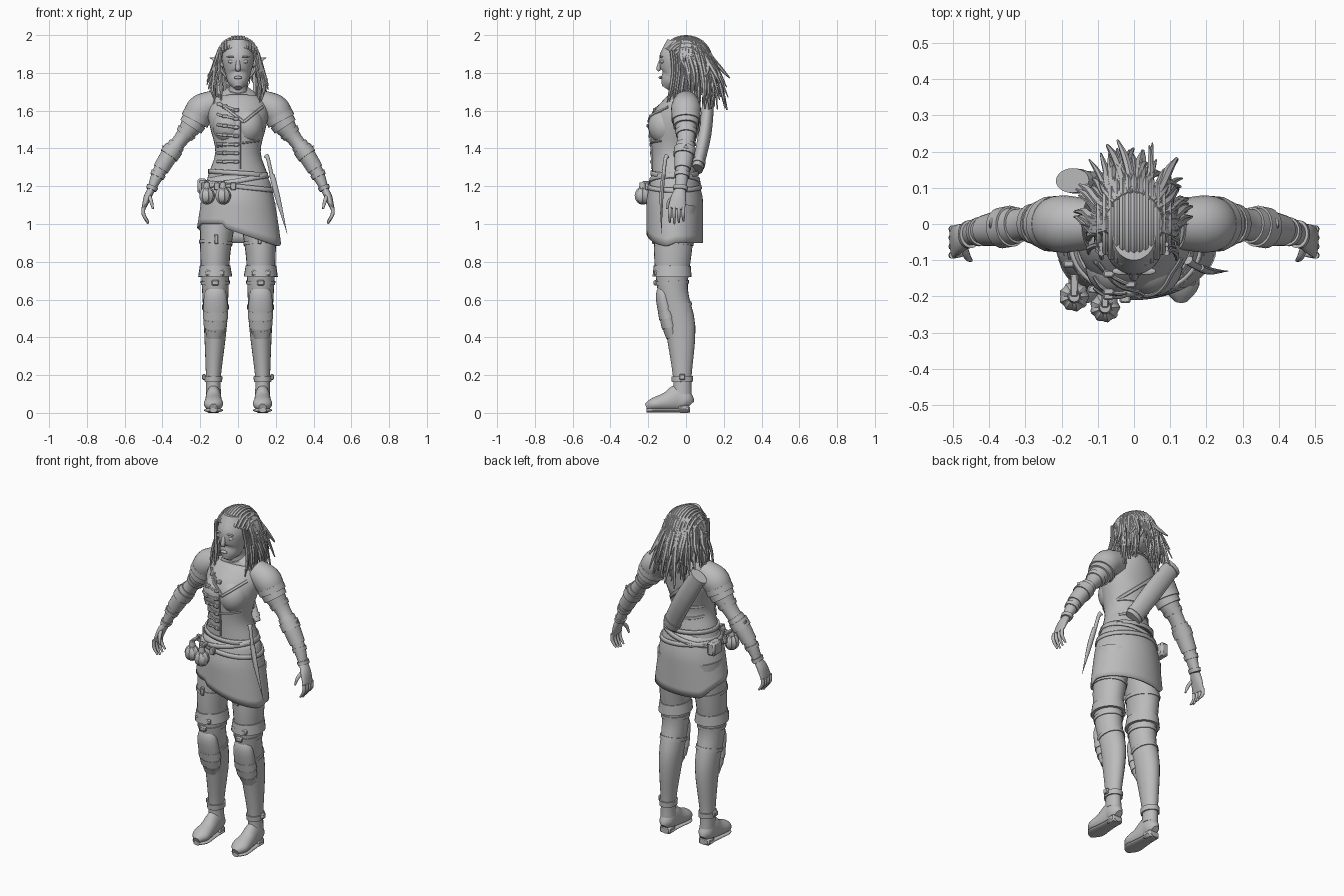
import bpy, bmesh, math, random
from math import sin, cos, pi, radians
from mathutils import Vector, Matrix
from mathutils.bvhtree import BVHTree

cube = bpy.data.objects.get("Cube")
if cube:
    bpy.data.objects.remove(cube, do_unlink=True)
random.seed(4)

clay = bpy.data.materials.new("plain_grey")
clay.use_nodes = True
clay.diffuse_color = (.5, .5, .5, 1)
for node in clay.node_tree.nodes:
    if node.type == 'BSDF_PRINCIPLED':
        node.inputs["Base Color"].default_value = clay.diffuse_color


def finish(name, bm, mirror=False, thickness=0):
    bmesh.ops.recalc_face_normals(bm, faces=bm.faces)
    mesh = bpy.data.meshes.new(name)
    bm.to_mesh(mesh)
    bm.free()
    for face in mesh.polygons:
        face.use_smooth = True
    mesh.set_sharp_from_angle(angle=radians(40))
    mesh.materials.append(clay)
    obj = bpy.data.objects.new(name, mesh)
    bpy.context.scene.collection.objects.link(obj)
    if thickness:
        obj.modifiers.new("thickness", 'SOLIDIFY').thickness = thickness
    if mirror:
        obj.modifiers.new("mirror", 'MIRROR')
    return obj


def smooth_path(points, steps):
    """Catmull-Rom through points of (x, y, z, width radius, depth radius)."""
    points = [Vector(p) for p in points]
    padded = [points[0], *points, points[-1]]
    out = []
    for a, b, c, d in zip(padded, padded[1:], padded[2:], padded[3:]):
        for step in range(steps):
            t = step / steps
            bend = a * 2 - b * 5 + c * 4 - d
            twist = b * 3 - a - c * 3 + d
            out.append(b + ((c - a) * t + bend * t * t + twist * t * t * t) / 2)
    return out + [points[-1]]


def sweep(bm, points, sides=24, steps=4, ref='Y'):
    ref = Vector([float(ref == axis) for axis in 'XYZ'])
    path = smooth_path(points, steps)
    last = len(path) - 1
    rings = []
    for i, p in enumerate(path):
        ahead, behind = path[min(i + 1, last)], path[max(i - 1, 0)]
        tangent = Vector((ahead - behind)[:3]).normalized()
        across = ref.cross(tangent).normalized()
        outward = tangent.cross(across)
        wide, deep = across * max(p[3], .001), outward * max(p[4], .001)
        angles = [k * 2 * pi / sides for k in range(sides)]
        rings.append([bm.verts.new(Vector(p[:3]) + wide * cos(a) + deep * sin(a)) for a in angles])
    for low, high in zip(rings, rings[1:]):
        for k in range(sides):
            bm.faces.new((low[k - 1], low[k], high[k], high[k - 1]))
    bm.faces.new(rings[0])
    bm.faces.new(rings[-1])


def part(name, *paths, sides=24, steps=4, ref='Y', mirror=False):
    bm = bmesh.new()
    for points in paths:
        sweep(bm, points, sides, steps, ref)
    return finish(name, bm, mirror)


def at(path, z, grow=0.0):
    """Centre and radii of a limb at one height, made thicker by grow."""
    p = min(smooth_path(path, 60), key=lambda q: abs(q[2] - z))
    return (*p[:3], p[3] + grow, p[4] + grow)


def ring(path, z, height, grow, flare=0.0):
    return [at(path, z + height / 2, grow), at(path, z - height / 2, grow + flare)]


def front_of(path, z, side=0.0):
    x, y, level, wide, deep = at(path, z)
    return (x + side, y - deep * math.sqrt(1 - (side / wide) ** 2), level)


def blob(name, location, size, mirror=False, ribs=0):
    bm = bmesh.new()
    bmesh.ops.create_uvsphere(bm, u_segments=32, v_segments=16, radius=1)
    for v in bm.verts:
        swell = 1 + .06 * cos(ribs * math.atan2(v.co.y, v.co.x)) if ribs else 1
        v.co = Vector(location) + Vector([s * c * swell for s, c in zip(size, v.co)])
    return finish(name, bm, mirror)


def boxes(name, places, size, mirror=False):
    bm = bmesh.new()
    for place in places:
        bmesh.ops.create_cube(bm, size=1, matrix=Matrix.LocRotScale(Vector(place), None, Vector(size)))
    bmesh.ops.bevel(bm, geom=bm.edges[:], offset=min(size) / 5, segments=1, affect='EDGES')
    return finish(name, bm, mirror)


# Torso, neck and bust
body = [(0, -.05, 1.1, .18, .13), (0, -.06, 1.25, .16, .12), (0, -.07, 1.38, .12, .11), (0, -.06, 1.52, .15, .13),
        (0, -.03, 1.6, .16, .11), (0, 0, 1.67, .12, .08), (0, -.01, 1.71, .05, .06), (0, -.03, 1.8, .05, .05)]
torso = part("torso", body, sides=36)
bust = blob("bust", (.05, -.11, 1.52), (.085, .09, .1), mirror=True)
part("collar", ring(body, 1.7, .03, .01), steps=1)

# Legs with shin guards, cuffs and straps
leg = [(.1, -.05, 1.1, .1, .11), (.12, -.07, .85, .08, .1), (.12, -.07, .65, .07, .08),
       (.12, -.03, .45, .06, .08), (.13, -.02, .2, .04, .05), (.13, -.02, .1, .04, .05)]
guard = [(.12, -.11, .68, .03, .02), (.12, -.12, .62, .06, .04), (.12, -.09, .47, .06, .04), (.13, -.06, .36, .02, .02)]
part("legs", leg, mirror=True)
part("shin_guards", guard, mirror=True)
part("shin_guard_plates", *[ring(guard, z, .04, .001, .003) for z in (.52, .47, .42)], steps=1, mirror=True)
part("knee_cuffs", ring(leg, .75, .06, .005, .012), steps=1, mirror=True)
part("leg_straps", *[ring(leg, z, .02, .005) for z in (.9, .69, .56)], steps=1, mirror=True)
part("ankle_straps", ring(leg, .18, .03, .008), steps=1, mirror=True)
boxes("knee_buckles", [front_of(leg, .74, side) for side in (-.03, .03)] + [front_of(leg, .69)], (.04, .03, .03), True)
boxes("thigh_buckles", [front_of(leg, .92)], (.02, .02, .05), True)
boxes("ankle_buckles", [(.18, -.02, .19)], (.02, .03, .03), True)

# Boots: each step is distance forward, half width and half height
steps_forward = [(.02, .02, .03), (0, .04, .05), (-.04, .04, .07), (-.1, .045, .05), (-.17, .05, .035), (-.21, .02, .02)]
part("boots", [(.13, y, high + .01, wide, high) for y, wide, high in steps_forward], ref='Z', mirror=True)
part("boot_soles", [(.13, y, .014, wide, .012) for y, wide, high in steps_forward], ref='Z', mirror=True)
boxes("boot_heels", [(.13, -.01, .02)], (.07, .06, .04), True)

# Arms, shoulder plates and bracers
arm = [(.12, 0, 1.64, .06, .06), (.19, 0, 1.61, .07, .07), (.24, 0, 1.53, .06, .06), (.3, 0, 1.45, .04, .045),
       (.36, -.01, 1.37, .04, .045), (.42, -.02, 1.27, .035, .035), (.46, -.03, 1.18, .02, .03)]
part("arms", arm, mirror=True)
part("shoulder_plates", [at(arm, z, .009) for z in (1.64, 1.61, 1.57)],
     ring(arm, 1.56, .03, .01, .004), ring(arm, 1.53, .03, .006, .004), mirror=True)
part("arm_straps", ring(arm, 1.48, .02, .006), ring(arm, 1.26, .02, .006), mirror=True)
part("bracers", [at(arm, z, .006) for z in (1.42, 1.37, 1.29)], ring(arm, 1.38, .04, .012), mirror=True)
part("elbow_points", [(.36, 0, 1.39, .03, .03), (.39, 0, 1.4, .01, .02), (.4, 0, 1.42, 0, 0)], mirror=True)

# Hands
part("palms", [at(arm, 1.18), (.48, -.04, 1.14, .02, .04), (.5, -.05, 1.08, .01, .045)], mirror=True)
fingers = [[(.5, y, 1.09, .01, .01), (.5, y, 1.05, .01, .01), (.475, y, 1 + abs(y + .06) / 3, .005, .005)]
           for y in (-.086, -.062, -.038, -.014)]
thumb = [(.47, -.06, 1.15, .01, .01), (.46, -.09, 1.12, .01, .01), (.45, -.1, 1.08, .005, .005)]
part("fingers", *fingers, thumb, sides=10, mirror=True)
part("wrist_cuffs", ring(arm, 1.19, .02, .008), steps=1, mirror=True)

# Head and face
part("head", [(0, -.11, 1.72, .02, .02), (0, -.09, 1.75, .05, .05), (0, -.06, 1.79, .065, .08),
              (0, -.04, 1.88, .085, .1), (0, -.03, 1.97, .06, .07)], sides=32)
part("nose", [(0, -.13, 1.87, .01, .01), (0, -.145, 1.825, .013, .012), (0, -.14, 1.81, .01, .005)], sides=12)
blob("eyes", (.034, -.125, 1.86), (.02, .01, .01), mirror=True)
blob("eyebrows", (.035, -.13, 1.885), (.025, .01, .004), mirror=True)
blob("lips", (0, -.135, 1.775), (.022, .01, .008))
part("ears", [(.07, -.02, 1.84, .02, .02), (.1, -.01, 1.86, .02, .01), (.15, 0, 1.88, 0, 0)], sides=12, mirror=True)

# Hair cap, open at the face
crown, cap = Vector((0, 0, 1.87)), Vector((.11, .13, .12))


def around_crown(x, y, z):
    return crown + Vector((cap.x * x, cap.y * y, cap.z * z))


def on_cap(turn, lift, grow=1.0):
    return around_crown(grow * sin(turn) * cos(lift), grow * cos(turn) * cos(lift), grow * sin(lift))


bm = bmesh.new()
bmesh.ops.create_uvsphere(bm, u_segments=32, v_segments=20, radius=1, matrix=Matrix.LocRotScale(crown, None, cap))
centres = {face: face.calc_center_median() for face in bm.faces}
opening = [face for face, c in centres.items() if c.y < -.035 and c.z < 1.93]
bmesh.ops.delete(bm, geom=opening, context='FACES')
finish("hair_cap", bm, thickness=.01)


def lock(bm, spots, radius):
    radii = [radius] * (len(spots) - 1) + [radius / 3]
    sweep(bm, [(*spot, r, r) for spot, r in zip(spots, radii)], sides=6, ref='X')


# Braids over the crown, loose locks swept behind, and locks framing the face
bm = bmesh.new()
for k in range(-6, 7):
    x = k / 7
    slim = math.sqrt(1 - x * x)
    arc = [radians(angle) for angle in range(150, -40, -30)]
    lock(bm, [around_crown(x, slim * cos(a), slim * sin(a)) for a in arc], .01)
for k in range(130):
    turn = radians(random.uniform(-105, 105))
    sweep_back = max(0, cos(turn))
    tip = Vector((sin(turn) * .13 + random.uniform(-.04, .04), .02 + sweep_back * random.uniform(.1, .22),
                  random.uniform(1.6, 1.8)))
    bulge = on_cap(turn, -.3, 1.12).lerp(tip, .4) + Vector((0, .01, .015))
    lock(bm, [on_cap(turn, .9), on_cap(turn, .2), bulge, tip], random.uniform(.007, .013))
for side in (-1, 1):
    for k in range(8):
        spread, back = side * random.uniform(.09, .13), .012 * k
        lock(bm, [(side * .09, back - .08, 1.92), (side * .1, back - .07, 1.83), (spread, back - .08, 1.73),
                  (spread, back - .1, random.uniform(1.58, 1.68))], random.uniform(.006, .01))
finish("hair_locks", bm)


# Skirt with a slanted wrap hem
def hip_point(angle, z, grow=0.0):
    drop = max(0, (1.26 - z) / .38)
    wide, deep = .15 + .08 * drop ** .6, .12 + .03 * min(1, drop * 3)
    return Vector(((wide + grow) * cos(angle), (deep + grow) * sin(angle) - .06, z))


def hem_height(angle):
    back_hem = .9 + .2 * max(0, -cos(angle) - .6)
    if sin(angle) >= 0:
        return back_hem
    across = cos(angle) + .35
    front_hem = 1 if across < 0 else .98 - .075 * across
    return front_hem + (back_hem - front_hem) * max(0, 1 + sin(angle) * 3)


def shell(name, top, bottom, rows, grow):
    bm = bmesh.new()
    columns = []
    for angle in [k * pi / 32 for k in range(64)]:
        heights = [top(angle) + (bottom(angle) - top(angle)) * row / rows for row in range(rows + 1)]
        columns.append([bm.verts.new(hip_point(angle, z, grow)) for z in heights])
    for k, column in enumerate(columns):
        before = columns[k - 1]
        for row in range(rows):
            bm.faces.new((before[row], column[row], column[row + 1], before[row + 1]))
    return finish(name, bm, thickness=.01)


shell("skirt", lambda angle: 1.26, hem_height, 9, 0)

# Belts and things hung from them
for name, level, tilt in (("upper_belt", 1.27, -.01), ("hip_belt", 1.2, -.02), ("slung_belt", 1.23, .03)):
    shell(name, lambda a: level + tilt * cos(a) + .012, lambda a: level + tilt * cos(a) - .012, 2, .008)
for label, x, y in (("outer", -.165, -.2), ("inner", -.08, -.23)):
    blob(label + "_flask", (x, y, 1.15), (.04, .04, .045), ribs=9)
    part(label + "_flask_neck", [(x, y, 1.18, .02, .02), (x, y, 1.22, .015, .015)], sides=12)
    boxes(label + "_flask_loop", [(x, y + .03, 1.22)], (.02, .06, .015))
boxes("belt_pouch", [(-.19, 0, 1.2)], (.05, .08, .08))
boxes("belt_buckles", [hip_point(angle, 1.2, .015) for angle in (-1.7, -2.2, -2.8)], (.03, .02, .04))
part("dagger_handle", [(.15, -.1, 1.36, .014, .014), (.16, -.11, 1.34, .01, .01), (.18, -.12, 1.25, .01, .01)], sides=12)
part("dagger_sheath", [(.18, -.12, 1.26, .014, .01), (.21, -.13, 1.14, .014, .01), (.26, -.13, .95, 0, 0)], sides=12)

# Straps and toggles laid on the bodice, front (facing -1) and back (facing 1)
bpy.context.view_layer.update()
depsgraph = bpy.context.evaluated_depsgraph_get()
trees = [BVHTree.FromObject(obj, depsgraph) for obj in (torso, bust)]


def on_bodice(x, z, facing=-1):
    hits = [tree.ray_cast(Vector((x, facing, z)), Vector((0, -facing, 0)))[0] for tree in trees]
    outermost = max(hit.y * facing for hit in hits if hit)
    return Vector((x, (outermost + .002) * facing, z))


def strap(start, end, width, facing=-1):
    spots = [Vector(start).lerp(Vector(end), k / 8) for k in range(9)]
    return [(*on_bodice(*spot, facing), width, .006) for spot in spots]


rungs = [(1.33 + .045 * k, .001 * k * k) for k in range(7)]
part("bodice_straps", *[strap((-.11, z + rise), (0, z), .008) for z, rise in rungs], sides=8, steps=2)
toggles = [on_bodice(x, z - rise * x * 9) for z, rise in rungs for x in (-.01, -.07)]
boxes("bodice_buckles", toggles, (.03, .02, .02))
part("neckline_trim", strap((-.1, 1.64), (.03, 1.54), .008), strap((.03, 1.54), (.13, 1.62), .008),
     strap((.01, 1.54), (.01, 1.29), .005), strap((-.11, 1.41), (.11, 1.44), .005), sides=8, steps=2)
part("back_straps", strap((.11, 1.42), (-.11, 1.62), .01, 1), strap((-.11, 1.42), (.11, 1.42), .008, 1),
     strap((-.11, 1.36), (.11, 1.32), .008, 1), sides=8, steps=2)

# Quiver across the back
tube = [(.06, .06, 1.29, .05, .03), (-.05, .1, 1.48, .055, .035), (-.17, .12, 1.67, .05, .03)]
part("quiver", tube)
part("quiver_rims", ring(tube, 1.66, .02, .004), ring(tube, 1.32, .02, .004), steps=1)
